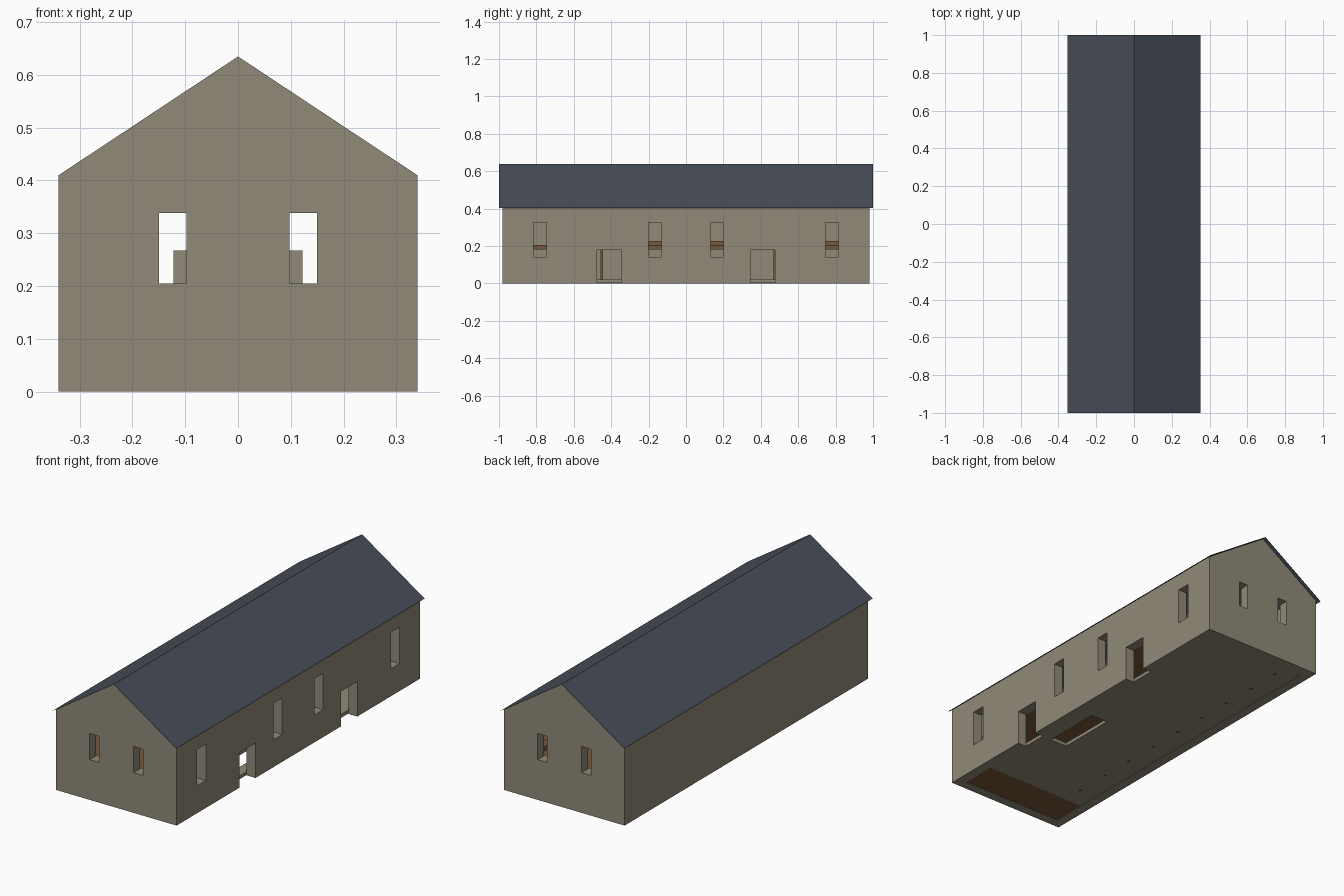
import bpy
import bmesh

if "Cube" in bpy.data.objects:
    bpy.data.objects.remove(bpy.data.objects["Cube"], do_unlink=True)


def material(name, rgb):
    m = bpy.data.materials.new(name)
    m.use_nodes = True
    m.diffuse_color = (*rgb, 1)
    m.node_tree.nodes["Principled BSDF"].inputs["Base Color"].default_value = (*rgb, 1)
    return m


STONE = material("warm grey render", (0.285, 0.255, 0.19))
SLATE = material("dark slate", (0.066, 0.077, 0.1))
WOOD = material("brown timber", (0.187, 0.098, 0.045))


def extrude(name, profile, y0, y1, mat, solid=True):
    """Extrude an (x, z) profile along y; an open strip when not solid."""
    bm = bmesh.new()
    a = [bm.verts.new((x, y0, z)) for x, z in profile]
    b = [bm.verts.new((x, y1, z)) for x, z in profile]
    n = len(profile)
    for i in range(n if solid else n - 1):
        j = (i + 1) % n
        bm.faces.new((a[i], a[j], b[j], b[i]))
    if solid:
        bm.faces.new(a)
        bm.faces.new(b[::-1])
        bmesh.ops.recalc_face_normals(bm, faces=bm.faces)
    mesh = bpy.data.meshes.new(name)
    bm.to_mesh(mesh)
    bm.free()
    mesh.materials.append(mat)
    ob = bpy.data.objects.new(name, mesh)
    bpy.context.collection.objects.link(ob)
    return ob


def box(name, x, y, z, mat):
    return extrude(name, [(x[0], z[0]), (x[1], z[0]), (x[1], z[1]), (x[0], z[1])],
                   y[0], y[1], mat)


def cut(target, cutters):
    """Subtract each cutter, bake the result and drop the cutters."""
    for c in cutters:
        c.hide_render = True
        mod = target.modifiers.new("cut", "BOOLEAN")
        mod.operation = "DIFFERENCE"
        mod.solver = "EXACT"
        mod.object = c
    bpy.context.view_layer.update()
    graph = bpy.context.evaluated_depsgraph_get()
    mesh = bpy.data.meshes.new_from_object(target.evaluated_get(graph))
    target.modifiers.clear()
    target.data = mesh
    for c in cutters:
        bpy.data.objects.remove(c, do_unlink=True)


HALF, END, EAVE, RIDGE, T = 0.34, 0.98, 0.41, 0.635, 0.05
IN_X, IN_Y = HALF - T, END - T

# Gabled shell, hollowed and open underneath
walls = extrude("walls", [(-HALF, 0), (HALF, 0), (HALF, EAVE), (0, RIDGE), (-HALF, EAVE)],
                -END, END, STONE)
cutters = [box("cavity", (-IN_X, IN_X), (-IN_Y, IN_Y), (-0.1, 0.8), STONE)]
for s in (-1, 1):
    # Side windows and doors, on the left side only
    for y in (0.165, 0.78):
        cutters.append(box("side_window_cut", (0.25, 0.4), (s * y - 0.035, s * y + 0.035),
                           (0.14, 0.325), STONE))
    cutters.append(box("door_cut", (0.25, 0.4), (s * 0.41 - 0.065, s * 0.41 + 0.065),
                       (-0.1, 0.178), STONE))
    # Pairs of gable windows in both ends
    for e in (-1, 1):
        cutters.append(box("gable_window_cut", (s * 0.124 - 0.026, s * 0.124 + 0.026),
                           (e * 0.95 - 0.1, e * 0.95 + 0.1), (0.205, 0.338), STONE))
cut(walls, cutters)

# Thin roof sheet with a small overhang
slope = (RIDGE - EAVE) / HALF
eave_x = 0.352
roof_top = RIDGE + 0.002
extrude("roof", [(-eave_x, roof_top - slope * eave_x), (0, roof_top),
                 (eave_x, roof_top - slope * eave_x)], -1, 1, SLATE, solid=False)

# Ground floor with an open well, and a timber section at the front end
floor = box("ground_floor", (-IN_X, IN_X), (-0.75, IN_Y), (0.002, 0.02), STONE)
cut(floor, [box("well_cut", (0.14, 0.235), (-0.35, -0.04), (-0.1, 0.1), STONE)])
box("timber_floor", (-IN_X, IN_X), (-IN_Y, -0.75), (0.002, 0.02), WOOD)

# Loft deck, with a raised timber edge along it
box("loft_deck", (-IN_X, IN_X), (-IN_Y, IN_Y), (0.18, 0.204), WOOD)
box("loft_edge", (0.18, 0.22), (-0.7, IN_Y), (0.204, 0.226), WOOD)

# Row of posts carrying the loft
for i in range(9):
    y = 0.845 - 0.185 * i
    box("loft_post", (-0.196, -0.184), (y - 0.006, y + 0.006), (0, 0.18), WOOD)

# Low partition in the loft
box("loft_partition", (-0.122, 0.122), (0.28, 0.32), (0.204, 0.267), STONE)
